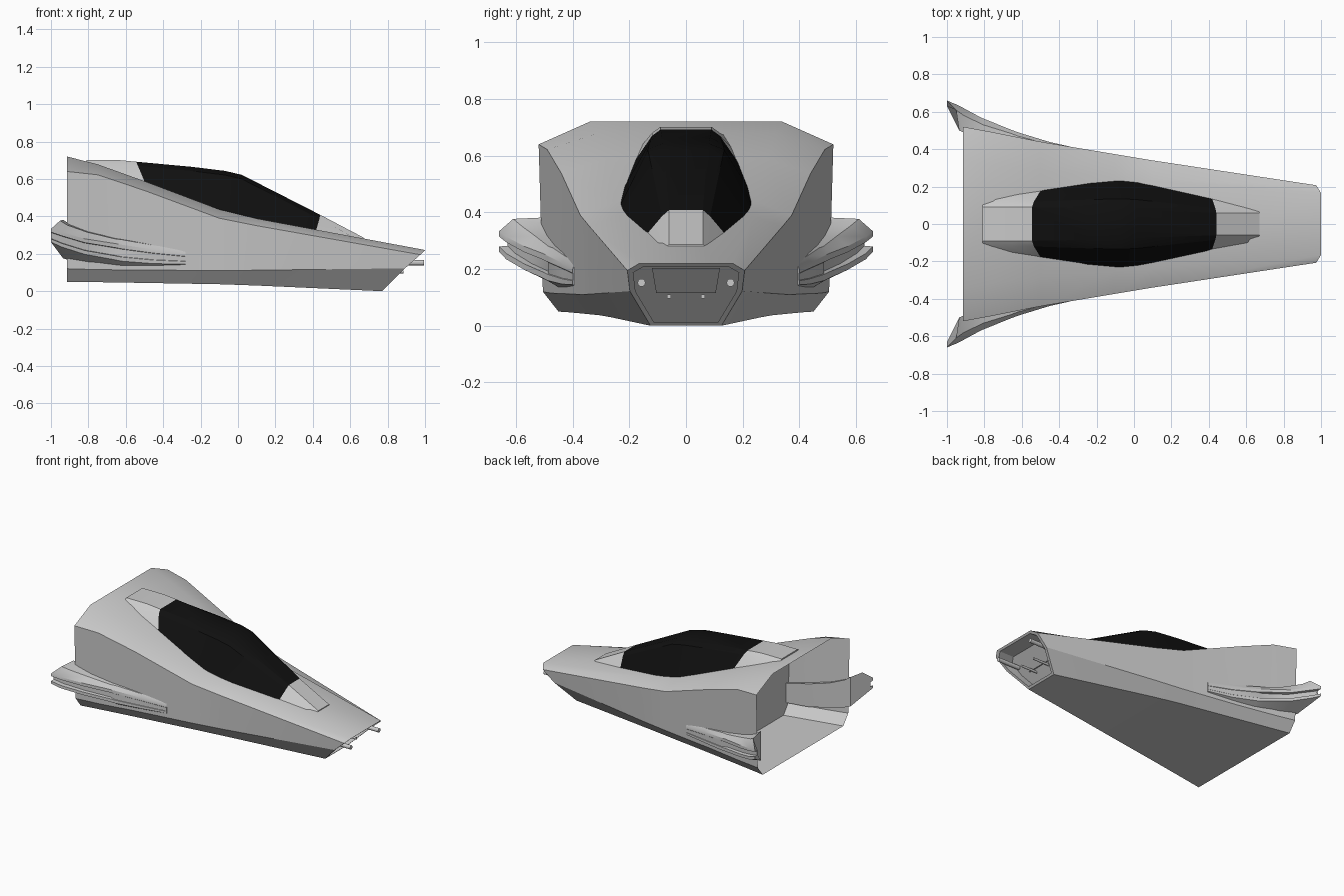
import bpy, bmesh, math
from mathutils import Vector

if "Cube" in bpy.data.objects:
    bpy.data.objects.remove(bpy.data.objects["Cube"])


def finish(name, bm, mat=None, angle=25):
    bmesh.ops.recalc_face_normals(bm, faces=bm.faces)
    me = bpy.data.meshes.new(name)
    bm.to_mesh(me)
    bm.free()
    ob = bpy.data.objects.new(name, me)
    bpy.context.collection.objects.link(ob)
    if mat:
        me.materials.append(mat)
    bpy.ops.object.select_all(action='DESELECT')
    ob.select_set(True)
    bpy.context.view_layer.objects.active = ob
    bpy.ops.object.shade_smooth_by_angle(angle=math.radians(angle))
    return ob


def loft(name, rings, start=True, end=True, mat=None, angle=25):
    """Skin a list of closed rings of points, with optional caps."""
    bm = bmesh.new()
    vs = [[bm.verts.new(p) for p in r] for r in rings]
    n = len(vs[0])
    for a, b in zip(vs, vs[1:]):
        for i in range(n):
            j = (i + 1) % n
            bm.faces.new((a[i], a[j], b[j], b[i]))
    if start:
        bm.faces.new(vs[0])
    if end:
        bm.faces.new(vs[-1])
    return finish(name, bm, mat, angle)


def both_sides(half):
    return half + [(x, -y, z) for x, y, z in reversed(half)]


def rod(name, p, length, r):
    rings = [[(x, p[1] + r * math.cos(i * math.tau / 12), p[2] + r * math.sin(i * math.tau / 12))
              for i in range(12)] for x in (p[0] - length, p[0])]
    return loft(name, rings)


# hull: deck edge, shoulder, chine and keel edge at each station
def hull_ring(x, *yz):
    return both_sides([(x, y, z) for y, z in yz])


bulk = hull_ring(-.5, (.287, .588), (.44, .538), (.428, .113), (.375, .044))
nose = both_sides([(1, .165, .22), (.975, .207, .195), (.893, .198, .122), (.77, .125, 0)])
mid = Vector((.885, 0, .115))
rim = [tuple(mid + (Vector(p) - mid) * .9) for p in nose]
pocket = [(x - .11, y, z) for x, y, z in rim]
loft("hull", [
    hull_ring(-.915, (.34, .72), (.52, .64), (.505, .12), (.45, .05)),
    hull_ring(-.75, (.315, .678), (.49, .622), (.475, .115), (.42, .048)),
    bulk,
    hull_ring(-.1, (.25, .437), (.373, .39), (.365, .11), (.305, .037)),
    hull_ring(.1, (.235, .388), (.34, .35), (.335, .112), (.265, .03)),
    nose, rim, pocket], start=False)

# inner wall at the front of the open rear bay
bm = bmesh.new()
bm.faces.new([bm.verts.new(p) for p in bulk])
finish("rear_bulkhead", bm)

# canopy and its fairings share one cross-section
def canopy_ring(x, crown_y, ridge_y, top_z, base_y, base_z, lean=0):
    return both_sides([(x + lean, base_y, base_z),
                       (x + lean * .2, ridge_y, top_z - .022),
                       (x, crown_y, top_z)])


glass = bpy.data.materials.new("canopy_black")
glass.diffuse_color = (.005, .005, .005, 1)
glass.use_nodes = True
glass.node_tree.nodes["Principled BSDF"].inputs["Base Color"].default_value = glass.diffuse_color
back = canopy_ring(-.545, .09, .12, .692, .185, .575, .05)
front = canopy_ring(.44, .06, .085, .408, .145, .315, -.025)
loft("canopy", [back,
                canopy_ring(-.25, .085, .13, .665, .222, .482),
                canopy_ring(-.07, .08, .135, .643, .235, .42),
                canopy_ring(.02, .075, .13, .622, .225, .4),
                front], mat=glass)
loft("canopy_rear_fairing", [canopy_ring(-.81, .09, .12, .702, .14, .67),
                             canopy_ring(-.65, .09, .12, .702, .17, .62), back])
loft("canopy_front_fairing", [front, canopy_ring(.67, .06, .08, .287, .105, .26)])

# swept side fins with a groove in the outer edge
# each row: x, tip x, inner y, top y, tip y, then heights and groove depth
fins = [(-.28, -.28, .37, .392, .4, .22, .22, .2, .145, .135, .001),
        (-.45, -.45, .395, .425, .438, .25, .245, .222, .147, .122, .002),
        (-.62, -.62, .425, .47, .49, .28, .275, .248, .16, .122, .003),
        (-.66, -.66, .43, .485, .505, .287, .28, .255, .168, .125, .02),
        (-.8, -.82, .46, .53, .57, .32, .315, .28, .197, .145, .025),
        (-.9, -.94, .485, .58, .635, .358, .352, .315, .235, .165, .03),
        (-.935, -1, .5, .61, .66, .382, .377, .333, .262, .175, .03)]


def fin_ring(s, row):
    x, tx, yi, yo, yt, zi, zo, zu, zl, zb, g = row
    h = (zu - zl) * .25
    return [(x, s * yi, zi), ((x * 3 + tx) / 4, s * yo, zo), (tx, s * yt, zu),
            (tx, s * yt, zu - h), (tx, s * (yt - g), zu - h - .002),
            (tx, s * (yt - g), zl + h + .002), (tx, s * yt, zl + h),
            (tx, s * yt, zl), (x, s * yi, zb)]


for s, side in ((1, "left"), (-1, "right")):
    loft(side + "_fin", [fin_ring(s, r) for r in fins], angle=30)
    # barrels in the nose recess
    rod(side + "_upper_barrel", (.995, s * .157, .152), .17, .014)
    rod(side + "_lower_barrel", (.885, s * .06, .103), .15, .008)

# raised plate at the back of the nose recess
plate = [[(x + dx, y, z) for x, y, z in ((.86, -.12, .203), (.86, .12, .203),
                                         (.765, .105, .115), (.765, -.105, .115))]
         for dx in (0, .02)]
loft("nose_plate", plate)
